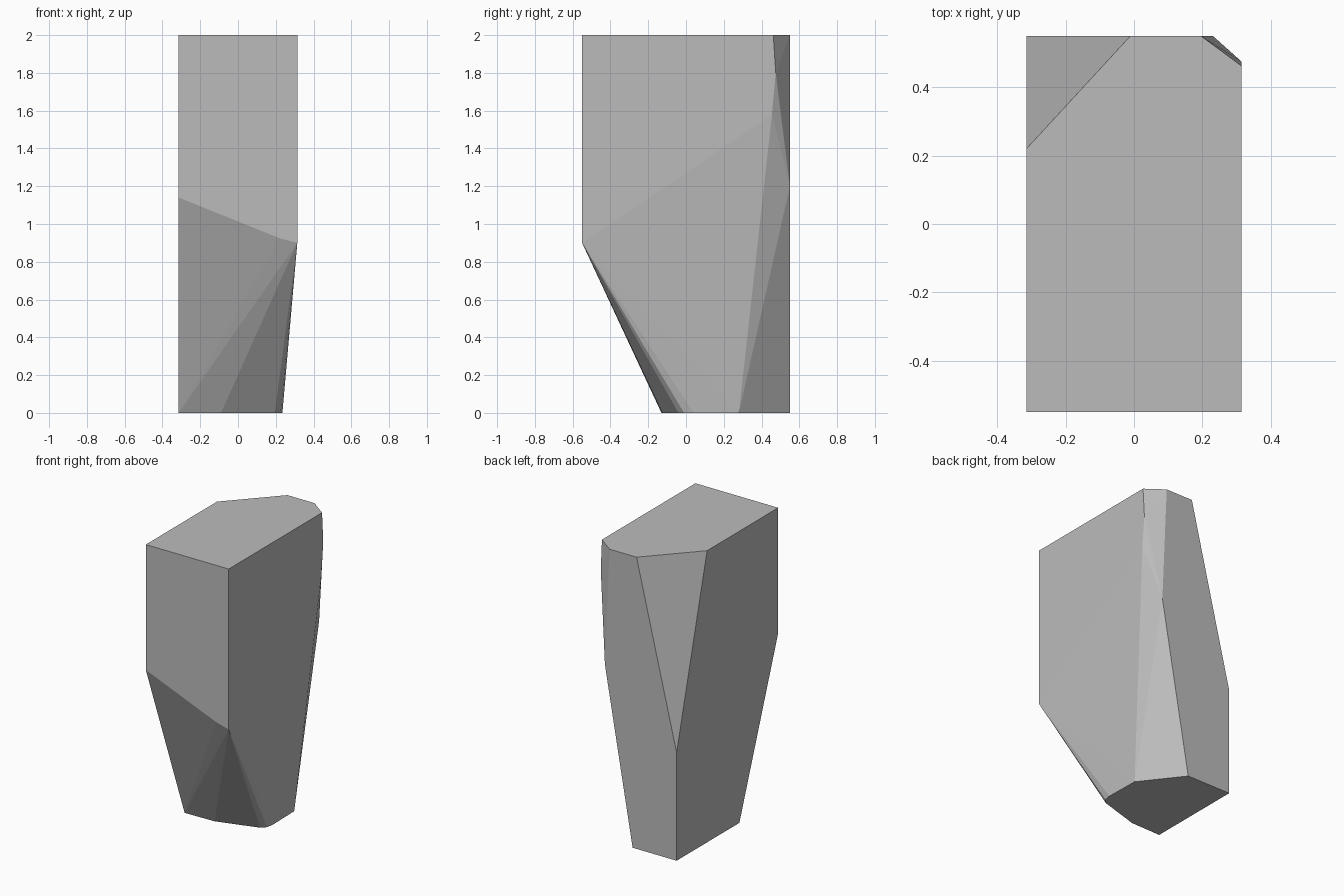
import bpy
import bmesh
import math

# Remove the default cube
cube = bpy.data.objects.get("Cube")
if cube:
    bpy.data.objects.remove(cube, do_unlink=True)

W, D, H = 0.314, 0.55, 2.0  # half width, half depth, height

# Flat top outline, with the two back corners cut
top = [(-W, -D), (W, -D), (W, 0.462), (0.195, D), (-0.01, D), (-W, 0.22)]

# Small tapered base outline
base = [(-W, -0.13), (-0.09, -0.125), (0.195, -0.04), (0.225, -0.01),
        (0.235, 0.04), (0.23, 0.28), (0.02, D), (-W, D)]

# Corners between top and base
corners = [
    (-W, -D, 1.14), (0.22, -D, 0.925), (W, -D, 0.9),   # front slope
    (W, 0.475, 1.8), (W, 0.455, 1.58),                 # right back bevel
    (0.23, D, 1.2), (-W, D, 0.74),                     # back face
]

points = [(x, y, H) for x, y in top] + [(x, y, 0) for x, y in base] + corners

# Wrap the outlines in one faceted solid
bm = bmesh.new()
for p in points:
    bm.verts.new(p)
hull = bmesh.ops.convex_hull(bm, input=bm.verts[:])
loose = [v for v in bm.verts if not v.link_faces]
bmesh.ops.delete(bm, geom=loose, context='VERTS')
bmesh.ops.dissolve_limit(bm, angle_limit=math.radians(0.5),
                         verts=bm.verts[:], edges=bm.edges[:])
bmesh.ops.recalc_face_normals(bm, faces=bm.faces[:])
mesh = bpy.data.meshes.new("faceted_block")
bm.to_mesh(mesh)
bm.free()

block = bpy.data.objects.new("faceted_block", mesh)
bpy.context.collection.objects.link(block)

# Plain grey surface
grey = bpy.data.materials.new("grey")
grey.use_nodes = True
colour = (0.5, 0.5, 0.5, 1)
grey.diffuse_color = colour
grey.node_tree.nodes["Principled BSDF"].inputs["Base Color"].default_value = colour
mesh.materials.append(grey)
